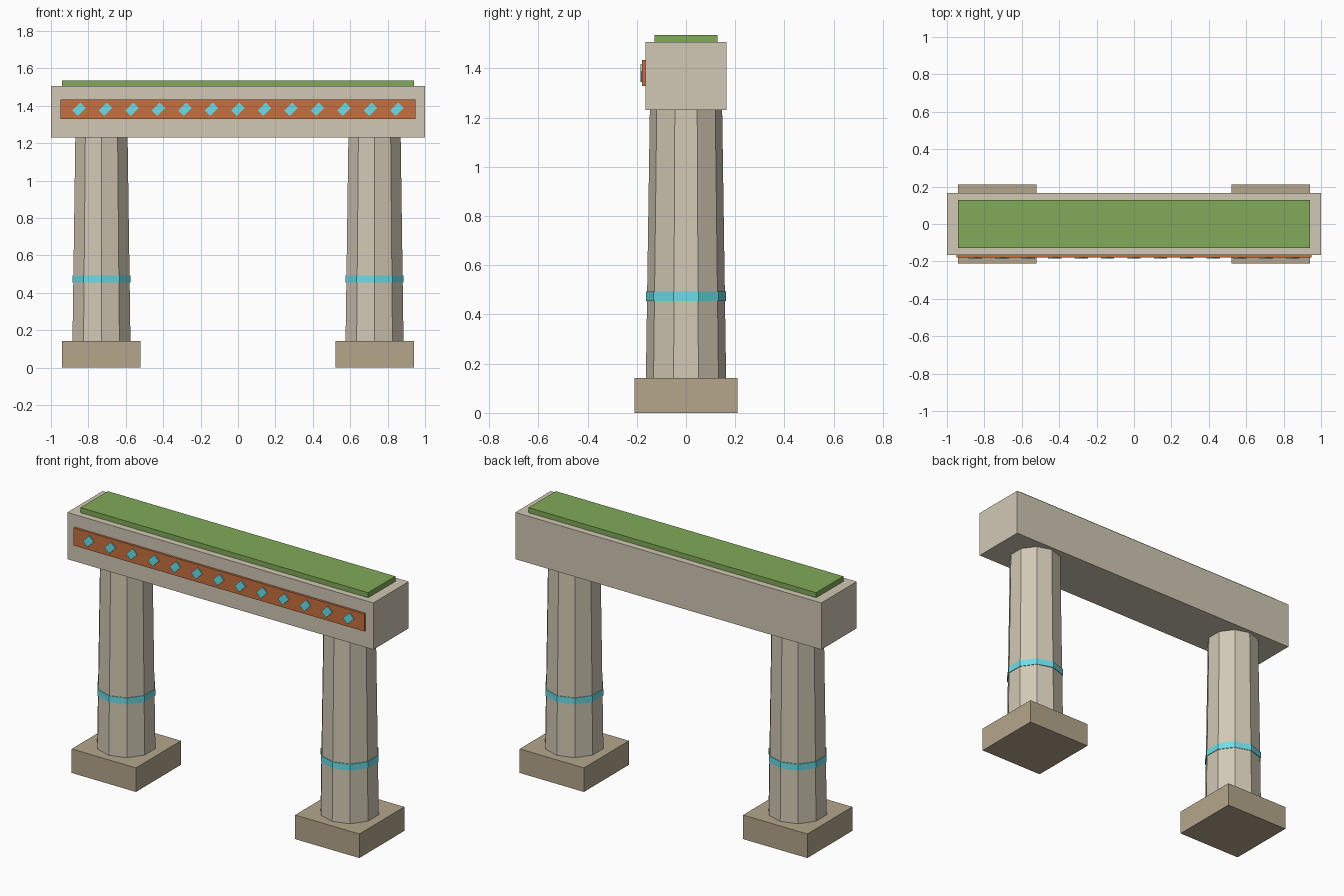
import bpy
from math import radians

if "Cube" in bpy.data.objects:
    bpy.data.objects.remove(bpy.data.objects["Cube"])


def material(name, rgb):
    m = bpy.data.materials.new(name)
    m.diffuse_color = (*rgb, 1)
    m.use_nodes = True
    m.node_tree.nodes["Principled BSDF"].inputs["Base Color"].default_value = m.diffuse_color
    return m


stone = material("pale_stone", (0.64, 0.58, 0.46))
base_stone = material("base_stone", (0.46, 0.38, 0.26))
green = material("grass_green", (0.22, 0.40, 0.10))
rust = material("rust_orange", (0.56, 0.16, 0.05))
cyan = material("cyan_glow", (0.15, 0.72, 0.80))


def finish(name, mat):
    ob = bpy.context.object
    ob.name = name
    ob.data.materials.append(mat)
    return ob


def box(name, mat, center, size, rot_y=0):
    bpy.ops.mesh.primitive_cube_add(size=1, location=center)
    ob = finish(name, mat)
    ob.scale = size
    ob.rotation_euler.y = rot_y
    return ob


def tapered(name, mat, x, z0, z1, r0, r1):
    # ten-sided shaft with a corner facing front and back
    bpy.ops.mesh.primitive_cone_add(vertices=10, radius1=r0, radius2=r1,
                                    depth=z1 - z0, location=(x, 0, (z0 + z1) / 2))
    return finish(name, mat)


# Two columns, each with a plinth and a glowing band
for side, x in (("left", -0.73), ("right", 0.73)):
    box(side + "_plinth", base_stone, (x, 0, 0.071), (0.42, 0.42, 0.142))
    tapered(side + "_column", stone, x, 0.142, 1.23, 0.163, 0.147)
    tapered(side + "_band", cyan, x, 0.455, 0.493, 0.162, 0.162)

# Lintel and planted top
box("lintel", stone, (0, 0, 1.368), (2.0, 0.33, 0.276))
box("grass_top", green, (0, 0, 1.52), (1.88, 0.254, 0.032))

# Front frieze with a row of slanted tiles
box("frieze", rust, (0, -0.169, 1.381), (1.90, 0.018, 0.104))
for i in range(13):
    box(f"frieze_tile_{i + 1}", cyan, (-0.85 + i * 1.7 / 12, -0.179, 1.381),
        (0.06, 0.01, 0.042), radians(-45))
